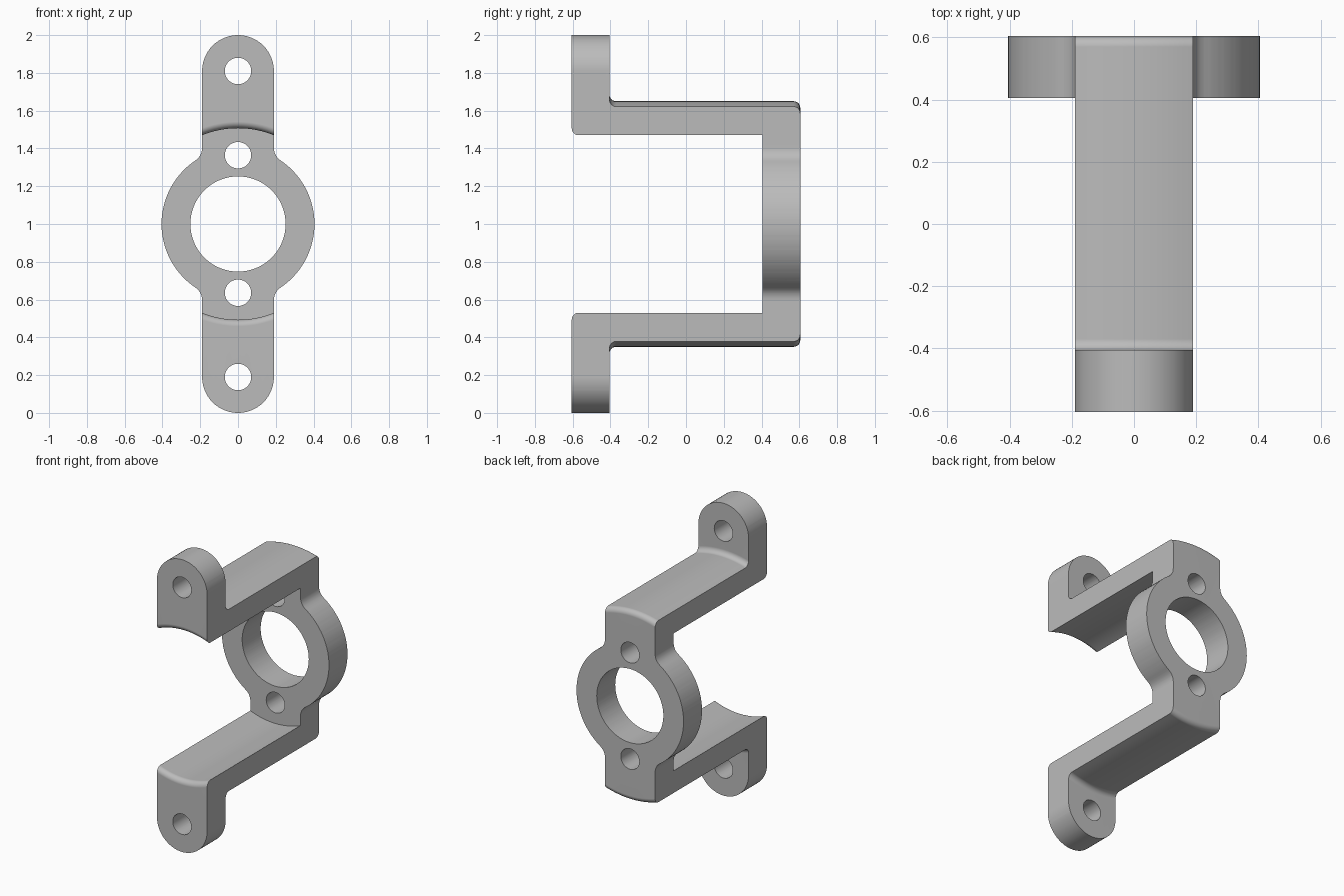
import bpy, bmesh, math
from mathutils import Vector, Matrix

cube = bpy.data.objects.get("Cube")
if cube:
    bpy.data.objects.remove(cube)

# Main sizes
HALF_DEPTH, WALL = 0.605, 0.2
STRAP_IN, STRAP_OUT = 0.507, 0.65
HALF_WIDTH, RING, BORE, PIN = 0.19, 0.405, 0.252, 0.07
TAB_Z, NECK_FILLET, EDGE = 1 - HALF_WIDTH, 0.08, 0.035
AXIS = Vector((0, 0, 1))

metal = bpy.data.materials.new("grey metal")
metal.use_nodes = True
GREY = (0.5, 0.5, 0.5, 1)
metal.diffuse_color = GREY
metal.node_tree.nodes["Principled BSDF"].inputs["Base Color"].default_value = GREY


def make_object(name, bm):
    bmesh.ops.recalc_face_normals(bm, faces=bm.faces[:])
    mesh = bpy.data.meshes.new(name)
    bm.to_mesh(mesh)
    bm.free()
    mesh.materials.append(metal)
    ob = bpy.data.objects.new(name, mesh)
    bpy.context.collection.objects.link(ob)
    return ob


def arc(cx, cy, r, a0, a1, n):
    """Points along an arc, angles in degrees."""
    angles = [math.radians(a0 + (a1 - a0) * i / n) for i in range(n + 1)]
    return [(cx + r * math.cos(a), cy + r * math.sin(a)) for a in angles]


def combine(ob, tool, operation):
    """Apply a boolean and discard the tool."""
    tool.hide_render = True
    mod = ob.modifiers.new(operation.lower(), 'BOOLEAN')
    mod.operation, mod.object, mod.solver = operation, tool, 'EXACT'
    bpy.context.view_layer.objects.active = ob
    bpy.ops.object.modifier_apply(modifier=mod.name)
    bpy.data.objects.remove(tool)


# Turned body: stepped side profile (y, radius) spun about the bore axis
front, back = -HALF_DEPTH, HALF_DEPTH
tab_back = front + WALL
profile = [(back, 0.1)]
profile += arc(back - EDGE, STRAP_OUT - EDGE, EDGE, 0, 90, 6)
profile += arc(tab_back + EDGE, STRAP_OUT + EDGE, EDGE, 270, 180, 6)
profile += [(tab_back, 1.1), (front, 1.1)]
profile += arc(front + EDGE, STRAP_IN + EDGE, EDGE, 180, 270, 6)
profile += [(back - WALL, STRAP_IN), (back - WALL, 0.1)]

bm = bmesh.new()
verts = [bm.verts.new((0, y, 1 + r)) for y, r in profile]
loop = [bm.edges.new((a, b)) for a, b in zip(verts, verts[1:] + verts[:1])]
bmesh.ops.spin(bm, geom=verts + loop, cent=AXIS, axis=(0, 1, 0),
               angle=math.tau, steps=128, use_merge=True)
bmesh.ops.remove_doubles(bm, verts=bm.verts[:], dist=1e-5)
bracket = make_object("bracket", bm)

# Front outline: ring, filleted necks and round tab ends, mirrored from a quarter
fx = HALF_WIDTH + NECK_FILLET
fz = math.sqrt((RING + NECK_FILLET) ** 2 - fx ** 2)
meet = math.degrees(math.atan2(fz, fx))
quarter = arc(0, 0, RING, 0, meet, 14)
quarter += arc(fx, fz, NECK_FILLET, 180 + meet, 180, 6)[1:]
quarter += arc(0, TAB_Z, HALF_WIDTH, 0, 90, 16)
half = quarter + [(-x, z) for x, z in quarter[-2::-1]]
outline = half + [(x, -z) for x, z in half[-2:0:-1]]

bm = bmesh.new()
face = bm.faces.new([bm.verts.new((x, -0.8, 1 + z)) for x, z in outline])
ext = bmesh.ops.extrude_face_region(bm, geom=[face])
bmesh.ops.translate(bm, vec=(0, 1.6, 0),
                    verts=[g for g in ext["geom"] if isinstance(g, bmesh.types.BMVert)])
shape = make_object("outline_shape", bm)

# Bore and the four pin holes
bm = bmesh.new()
turn = Matrix.Rotation(math.pi / 2, 4, 'X')
holes = [(0, BORE, 96)] + [(s * z, PIN, 48) for s in (-1, 1) for z in (0.364, TAB_Z)]
for z, r, n in holes:
    bmesh.ops.create_cone(bm, cap_ends=True, segments=n, radius1=r, radius2=r, depth=2,
                          matrix=Matrix.Translation(AXIS + Vector((0, 0, z))) @ turn)
drills = make_object("drills", bm)

combine(shape, drills, 'DIFFERENCE')
combine(bracket, shape, 'INTERSECT')

# Smooth shading with crisp edges
bpy.ops.object.select_all(action='DESELECT')
bracket.select_set(True)
bpy.context.view_layer.objects.active = bracket
bpy.ops.object.shade_smooth_by_angle(angle=math.radians(30))
normals = bracket.modifiers.new("clean normals", 'WEIGHTED_NORMAL')
normals.keep_sharp = True
